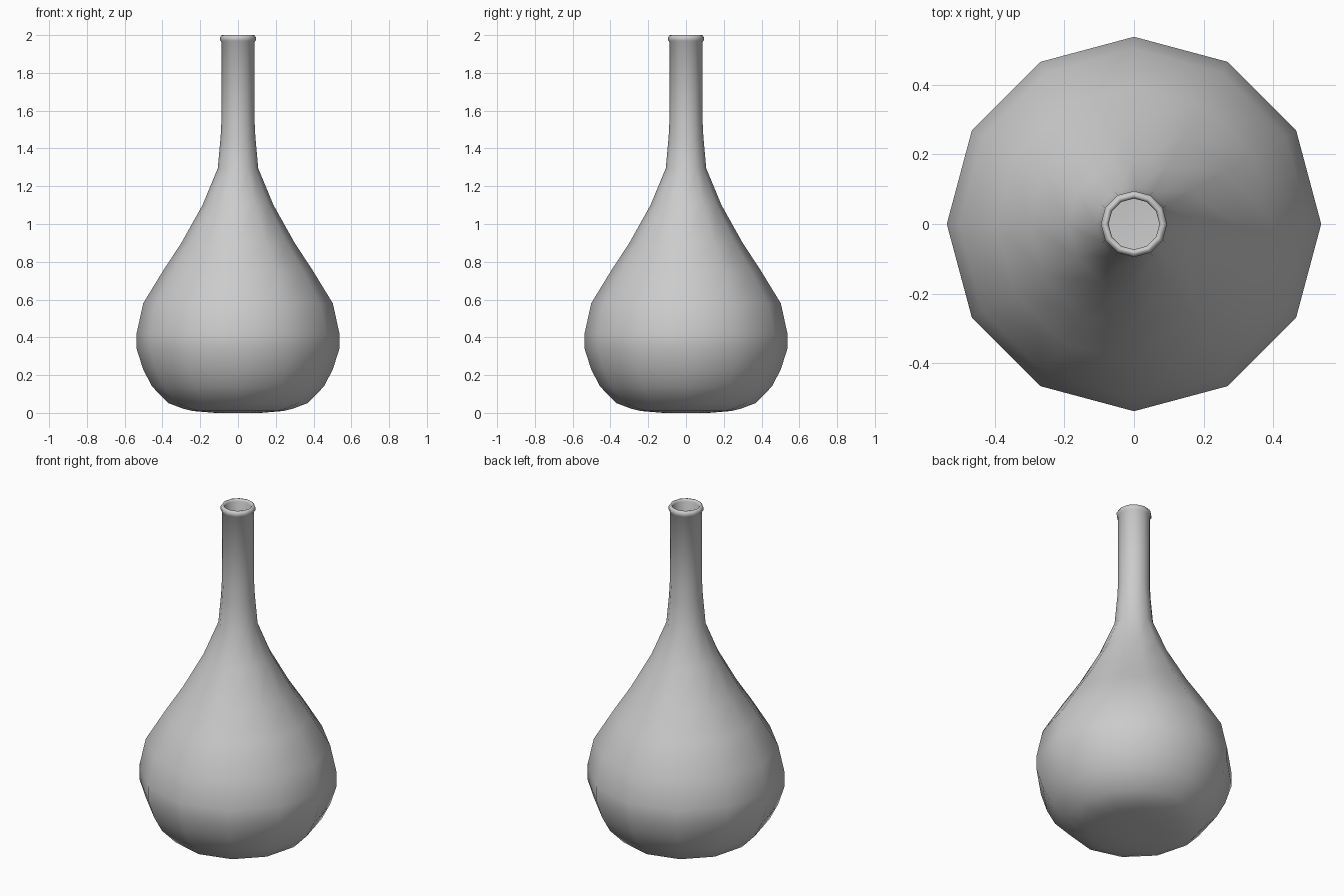
import bpy, bmesh, math

if "Cube" in bpy.data.objects:
    bpy.data.objects.remove(bpy.data.objects["Cube"])

SIDES = 12

# Outer profile (radius, height) from the base up to the rolled lip
outer = [(0.12, 0.0), (0.24, 0.01), (0.29, 0.022), (0.37, 0.052), (0.455, 0.14),
         (0.502, 0.23), (0.537, 0.34), (0.537, 0.42), (0.502, 0.58),
         (0.395, 0.755), (0.30, 0.90), (0.188, 1.10), (0.107, 1.295),
         (0.092, 1.46), (0.088, 1.54), (0.088, 1.964), (0.095, 1.972),
         (0.095, 1.988), (0.088, 1.999), (0.079, 2.0), (0.073, 1.988)]
# Inner wall going back down to the floor
inner = [(0.073, 1.54), (0.09, 1.30), (0.17, 1.10), (0.38, 0.755),
         (0.485, 0.58), (0.518, 0.42), (0.518, 0.34), (0.44, 0.15),
         (0.36, 0.07), (0.24, 0.03)]

# Revolve the profile into a 12-sided flask
bm = bmesh.new()
rings = []
for r, z in outer + inner:
    angles = [2 * math.pi * i / SIDES for i in range(SIDES)]
    rings.append([bm.verts.new((r * math.cos(a), r * math.sin(a), z)) for a in angles])
for a, b in zip(rings, rings[1:]):
    for i in range(SIDES):
        j = (i + 1) % SIDES
        bm.faces.new((a[i], a[j], b[j], b[i]))
bm.faces.new(rings[0][::-1])
bm.faces.new(rings[-1])
bmesh.ops.recalc_face_normals(bm, faces=bm.faces)
for f in bm.faces:
    f.smooth = True

mesh = bpy.data.meshes.new("flask")
bm.to_mesh(mesh)
bm.free()
flask = bpy.data.objects.new("flask", mesh)
bpy.context.collection.objects.link(flask)
